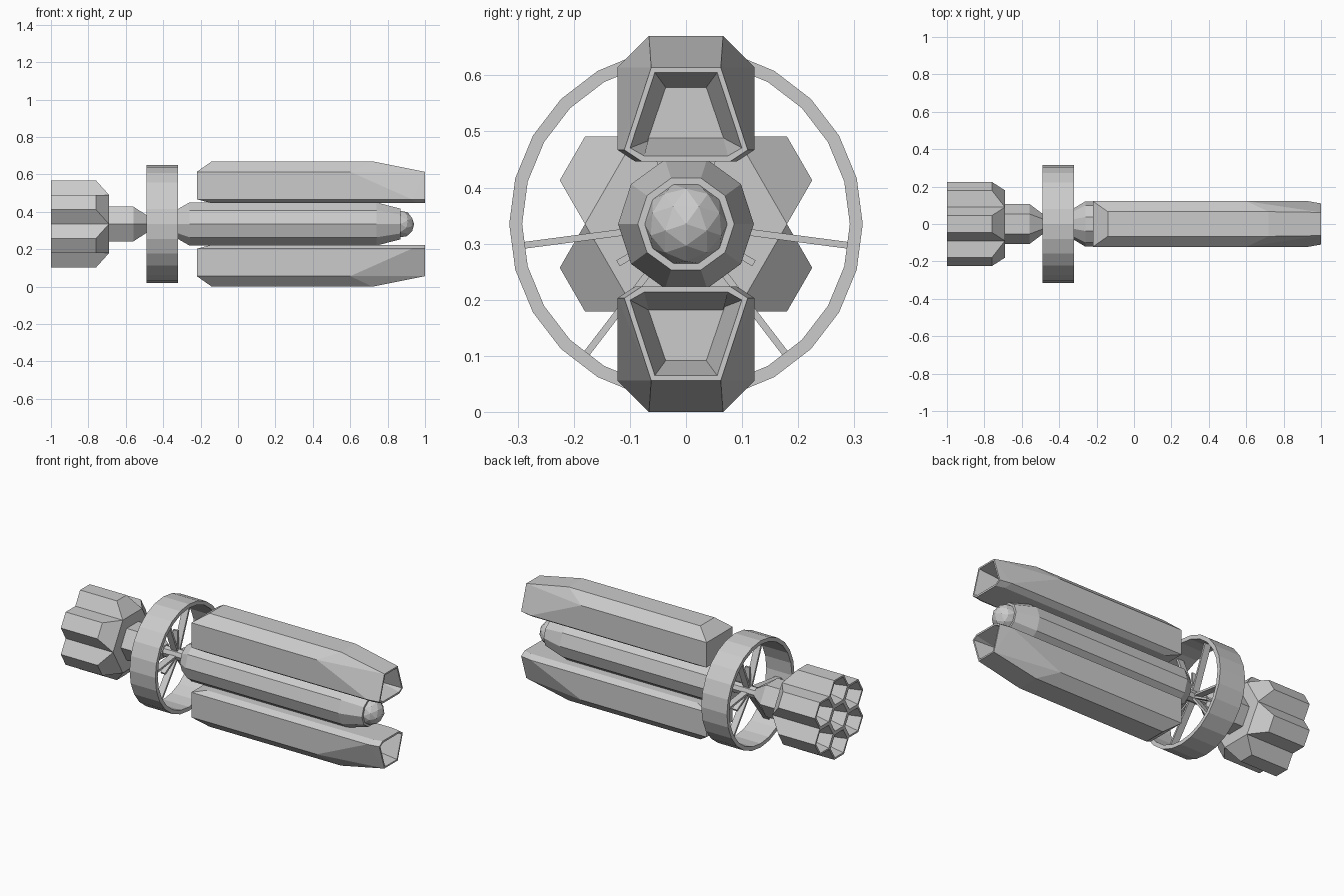
import bpy, bmesh
from math import sin, cos, pi, radians
from mathutils import Vector, Matrix

if "Cube" in bpy.data.objects:
    bpy.data.objects.remove(bpy.data.objects["Cube"])

CZ = 0.335  # height of the ship's long axis


def finish(name, bm):
    bmesh.ops.recalc_face_normals(bm, faces=bm.faces)
    me = bpy.data.meshes.new(name)
    bm.to_mesh(me)
    bm.free()
    ob = bpy.data.objects.new(name, me)
    bpy.context.collection.objects.link(ob)
    return ob


def lathe(name, profile, n, closed=False):
    """Faceted body of revolution about the long axis from (x, radius) pairs."""
    bm = bmesh.new()
    rings = [[bm.verts.new((x, r * cos(2 * pi * i / n), CZ + r * sin(2 * pi * i / n)))
              for i in range(n)] for x, r in profile]
    pairs = list(zip(rings, rings[1:]))
    if closed:
        pairs.append((rings[-1], rings[0]))
    else:
        bm.faces.new(rings[0])
        bm.faces.new(rings[-1])
    for a, b in pairs:
        for i in range(n):
            j = (i + 1) % n
            bm.faces.new((a[i], a[j], b[j], b[i]))
    return finish(name, bm)


def inset(bm, face, thickness, depth=0.0):
    bmesh.ops.inset_individual(bm, faces=[face], thickness=thickness, depth=depth)


def hull(points):
    bm = bmesh.new()
    for p in points:
        bm.verts.new(p)
    bmesh.ops.convex_hull(bm, input=bm.verts[:])
    bmesh.ops.dissolve_limit(bm, angle_limit=radians(0.5), verts=bm.verts[:], edges=bm.edges[:])
    bmesh.ops.recalc_face_normals(bm, faces=bm.faces)
    return bm


def facing(bm, sign):
    bm.normal_update()
    return max(bm.faces, key=lambda f: (round(f.normal.x * sign, 2), f.calc_area()))


# Engine cluster: one central and six outer hexagonal nozzles
R = 0.09
for k in range(7):
    a = radians(30 + 60 * k)
    d = 0 if k == 6 else R * 3 ** 0.5
    cy, cz = d * cos(a), d * sin(a)
    pts = []
    for i in range(6):
        y, z = cy + R * cos(pi * i / 3), cz + R * sin(pi * i / 3)
        outer = (y * y + z * z) ** 0.5 > 2.2 * R
        pts += [(-1, y, CZ + z), (-0.76 if outer else -0.69, y, CZ + z)]
    bm = hull(pts)
    f = facing(bm, -1)
    inset(bm, f, 0.012)
    inset(bm, f, 0.025, -0.08)
    finish("engine_nozzle", bm)

# Boom between engines and ring, thin shaft through the ring
lathe("engine_boom", [(-0.7, 0.108), (-0.56, 0.108), (-0.47, 0.04)], 6)
lathe("ring_shaft", [(-0.5, 0.032), (-0.3, 0.032)], 8)

# Habitat ring and its paired spokes
lathe("rotating_ring", [(-0.488, 0.315), (-0.32, 0.315), (-0.32, 0.292), (-0.488, 0.292)], 24, True)


def spoke(name, deg, length, width):
    bm = bmesh.new()
    m = (Matrix.Translation((-0.405, 0, CZ)) @ Matrix.Rotation(radians(deg), 4, 'X')
         @ Matrix.Translation((0, 0.02 + length / 2, 0))
         @ Matrix.Diagonal((width, length, 0.012, 1)))
    bmesh.ops.create_cube(bm, size=1, matrix=m)
    finish(name, bm)


for c in (90, 210, 330):
    spoke("ring_spoke", c - 22.5, 0.275, 0.04)
    spoke("ring_spoke", c + 22.5, 0.275, 0.04)
    spoke("short_strut", c, 0.12, 0.03)

# Central hull with recessed lip and faceted nose dome
lathe("main_hull", [(-0.32, 0.085), (-0.26, 0.121), (0.74, 0.121), (0.87, 0.086)], 10)
bm = bmesh.new()
m = Matrix.Translation((0.868, 0, CZ)) @ Matrix.Rotation(pi / 2, 4, 'Y')
bmesh.ops.create_icosphere(bm, subdivisions=2, radius=0.074, matrix=m)
finish("nose_dome", bm)

# Upper and lower pods with hollow front openings (x, half width, offset from axis)
pod = [(-0.22, 0.122, 0.279), (-0.22, 0.122, 0.132), (-0.14, 0.066, 0.335),
       (-0.14, 0.09, 0.111), (0.72, 0.066, 0.335), (0.6, 0.122, 0.279),
       (0.93, 0.122, 0.132), (0.95, 0.09, 0.111),
       (1, 0.062, 0.279), (1, 0.11, 0.132), (1, 0.078, 0.111)]
for name, up in (("upper_pod", 1), ("lower_pod", -1)):
    bm = hull([(x, s * y, CZ + up * z) for x, y, z in pod for s in (-1, 1)])
    f = facing(bm, 1)
    inset(bm, f, 0.011)
    inset(bm, f, 0.033, -0.12)
    finish(name, bm)
